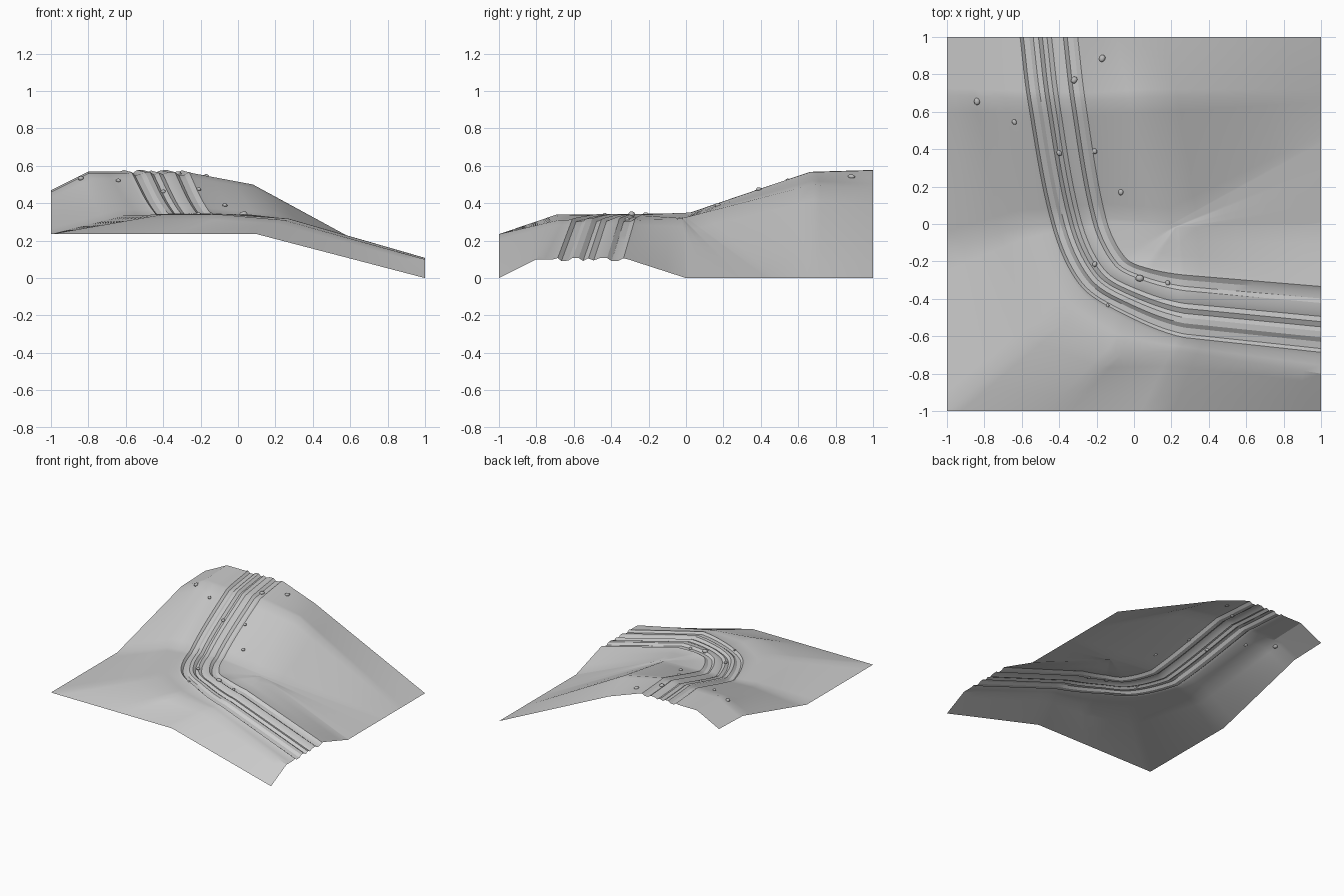
import bpy, bmesh, math, random
from mathutils import Vector
from mathutils.bvhtree import BVHTree

random.seed(4)
if "Cube" in bpy.data.objects:
    bpy.data.objects.remove(bpy.data.objects["Cube"])


def material(name, value):
    mat = bpy.data.materials.new(name)
    mat.use_nodes = True
    color = (value, value, value, 1)
    mat.diffuse_color = color
    mat.node_tree.nodes["Principled BSDF"].inputs["Base Color"].default_value = color
    return mat


earth = material("earth_grey", 0.6)
rock = material("rock_grey", 0.5)

# Cross-sections along the track, from the back to the left side, each holding:
# outer border, shoulder, outer rut edge, inner rut edge, bank, inner border
sections = [
    [(-1, 1, .47), (-.8, 1, .57), (-.63, 1, .57), (-.28, 1, .57), (0, 1, .47), (1, 1, 0)],
    [(-1, .69, .46), (-.8, .68, .56), (-.59, .67, .56), (-.24, .66, .56), (.08, .68, .5), (1, .68, 0)],
    [(-1, -.14, .235), (-.62, -.02, .335), (-.46, 0, .335), (-.13, .03, .345), (.2, 0, .325), (1, .45, 0)],
    [(-1, -1, .235), (-.4, -.5, .34), (-.31, -.33, .335), (-.03, -.17, .335), (.21, -.02, .32), (1, .3, 0)],
    [(-.4, -1, .235), (-.1, -.69, .34), (-.08, -.49, .335), (.08, -.22, .333), (.22, -.02, .32), (1, .2, 0)],
    [(.1, -1, .235), (.24, -.68, .31), (.27, -.63, .31), (.27, -.25, .31), (.24, -.02, .315), (1, .1, 0)],
    [(1, -1, 0), (1, -.8, .1), (1, -.71, .1), (1, -.31, .1), (1, 0, 0), (1, 0, 0)],
]
sections = [[Vector(p) for p in s] for s in sections]

# Rut relief across the track: (position from outer to inner edge, height)
ruts = [(0, 0), (.06, .007), (.11, -.009), (.2, -.007), (.26, .008), (.34, .008),
        (.4, -.008), (.47, .005), (.54, -.006), (.62, .006), (.72, .007),
        (.78, -.009), (.87, -.008), (.94, .006), (1, 0)]
STEPS = 8
BORDER, SHOULDER, OUTER, INNER, BANK, FAR = range(6)


def along(col, i, t):
    """Point of one guide line between sections i and i + 1."""
    b, c = sections[i][col], sections[i + 1][col]
    p = b.lerp(c, t)
    if col in (OUTER, INNER) and i < len(sections) - 2:
        a = sections[max(i - 1, 0)][col]
        d = sections[i + 2][col]
        chord = (c - b).length
        m0 = (c - a).normalized() * chord
        m1 = (d - b).normalized() * chord
        q = (b * (2*t**3 - 3*t**2 + 1) + m0 * (t**3 - 2*t**2 + t)
             + c * (3*t**2 - 2*t**3) + m1 * (t**3 - t**2))
        p.x, p.y = q.x, q.y
    return p


def row(i, t):
    """One full line of points across the land."""
    g = [along(col, i, t) for col in range(6)]
    points = [g[BORDER].lerp(g[SHOULDER], k / 4) for k in range(4)]
    points += [g[SHOULDER].lerp(g[OUTER], k / 2) for k in range(2)]
    points += [g[OUTER].lerp(g[INNER], u) + Vector((0, 0, h)) for u, h in ruts]
    points += [g[INNER].lerp(g[BANK], k / 3) for k in (1, 2)]
    points += [g[BANK].lerp(g[FAR], k / 6) for k in range(7)]
    return points


# Land surface with its rutted track
bm = bmesh.new()
rows = [row(i, k / STEPS) for i in range(len(sections) - 1) for k in range(STEPS)]
rows.append(row(len(sections) - 2, 1))
grid = [[bm.verts.new(p) for p in r] for r in rows]
for near, far in zip(grid, grid[1:]):
    for c in range(len(near) - 1):
        bm.faces.new((near[c], far[c], far[c + 1], near[c + 1]))
bmesh.ops.remove_doubles(bm, verts=bm.verts[:], dist=.0005)
tree = BVHTree.FromBMesh(bm)
mesh = bpy.data.meshes.new("hillside_track")
bm.to_mesh(mesh)
bm.free()
mesh.materials.append(earth)
land = bpy.data.objects.new("hillside_track", mesh)
bpy.context.collection.objects.link(land)
bpy.context.view_layer.objects.active = land
land.select_set(True)
bpy.ops.object.shade_smooth_by_angle(angle=math.radians(25))
land.select_set(False)

# Loose stones resting on the land: (x, y, radius)
stones = [(-.84, .655, .019), (-.64, .545, .015), (-.32, .77, .019), (-.17, .885, .019),
          (-.4, .38, .016), (-.21, .39, .015), (-.07, .17, .016), (-.21, -.215, .014),
          (.03, -.29, .021), (.18, -.315, .014), (-.14, -.435, .01)]
for n, (x, y, radius) in enumerate(stones):
    hit = tree.ray_cast(Vector((x, y, 2)), Vector((0, 0, -1)))[0]
    bm = bmesh.new()
    bmesh.ops.create_icosphere(bm, subdivisions=2, radius=radius)
    for v in bm.verts:
        v.co *= random.uniform(.92, 1.06)
    mesh = bpy.data.meshes.new("stone")
    bm.to_mesh(mesh)
    bm.free()
    mesh.materials.append(rock)
    mesh.shade_smooth()
    stone = bpy.data.objects.new(f"stone_{n + 1}", mesh)
    stone.location = hit + Vector((0, 0, radius * .2))
    stone.scale = (1.05, .85, .7)
    stone.rotation_euler.z = 0 if n == 8 else math.radians(random.uniform(50, 120))
    bpy.context.collection.objects.link(stone)
